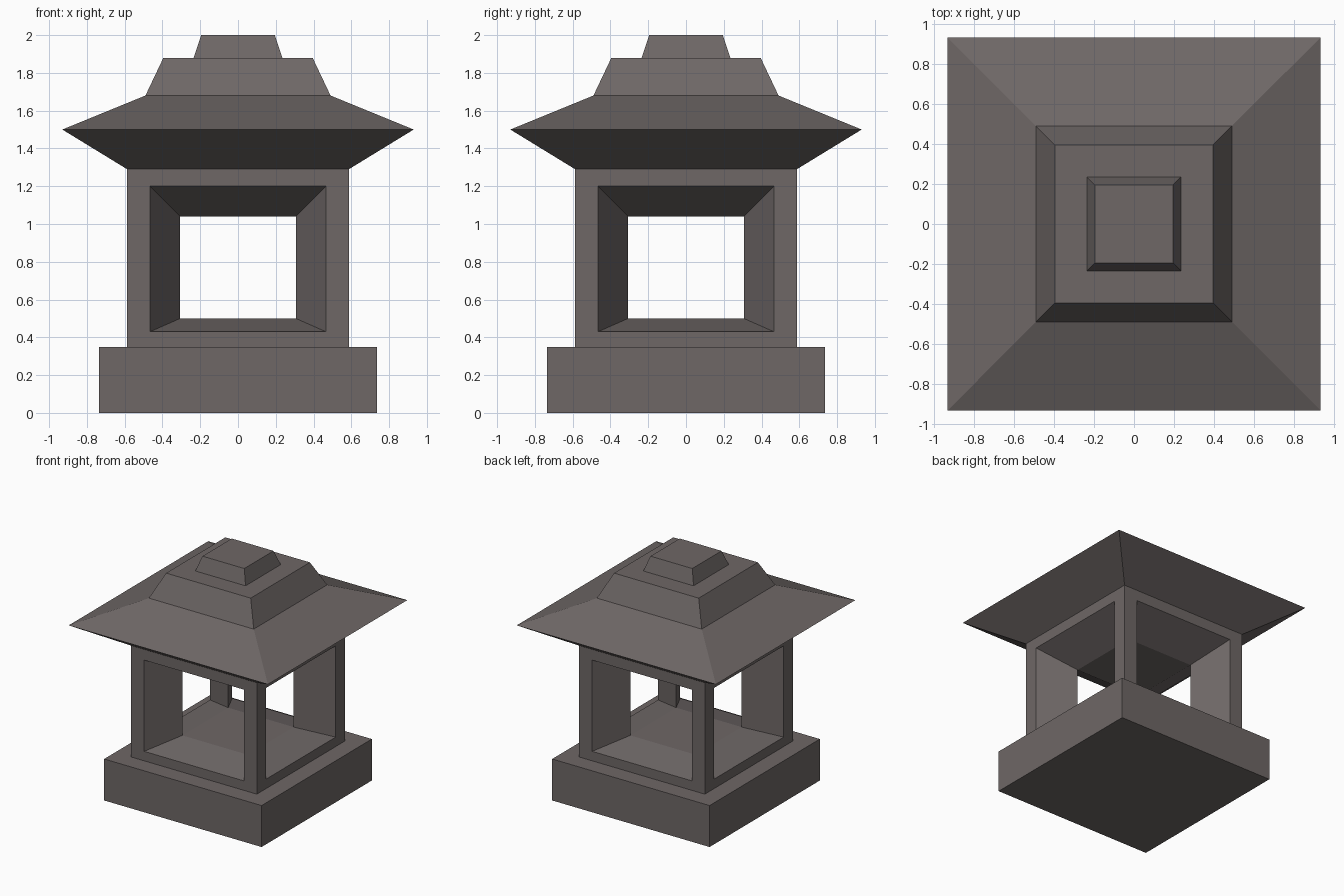
import bpy, bmesh, math
from mathutils import Matrix

if "Cube" in bpy.data.objects:
    bpy.data.objects.remove(bpy.data.objects["Cube"])

stone = bpy.data.materials.new("warm grey stone")
stone.diffuse_color = (0.156, 0.136, 0.133, 1)
stone.use_nodes = True
stone.node_tree.nodes["Principled BSDF"].inputs["Base Color"].default_value = stone.diffuse_color


def finish(name, bm):
    bmesh.ops.remove_doubles(bm, verts=bm.verts, dist=1e-4)
    bmesh.ops.recalc_face_normals(bm, faces=bm.faces)
    me = bpy.data.meshes.new(name)
    bm.to_mesh(me)
    bm.free()
    me.materials.append(stone)
    ob = bpy.data.objects.new(name, me)
    bpy.context.collection.objects.link(ob)


def square(bm, r, z):
    return [bm.verts.new((sx * r, sy * r, z))
            for sx, sy in ((-1, -1), (1, -1), (1, 1), (-1, 1))]


def stack(name, profile):
    """Closed square solid from (half width, height) pairs."""
    bm = bmesh.new()
    rings = [square(bm, r, z) for r, z in profile]
    for a, b in zip(rings, rings[1:]):
        for i in range(4):
            j = (i + 1) % 4
            bm.faces.new((a[i], a[j], b[j], b[i]))
    bm.faces.new(rings[0][::-1])
    bm.faces.new(rings[-1])
    finish(name, bm)


# Plinth
stack("base", [(0.735, 0), (0.735, 0.35)])

# Roof with flared eaves and stepped cap
stack("roof", [(0.587, 1.29), (0.93, 1.50), (0.49, 1.68), (0.395, 1.88)])
stack("roof_cap", [(0.235, 1.88), (0.195, 2.0)])

# Fire box: four framed windows tapering into a shared chamber
bm = bmesh.new()
W, C = 0.587, 0.306
loops = [(W, W, 0.35, 1.29), (0.465, W, 0.43, 1.20), (C, C, 0.50, 1.04)]
for k in range(4):
    turn = Matrix.Rotation(k * math.pi / 2, 3, 'Z')
    rings = []
    for x, depth, z0, z1 in loops:
        corners = ((-x, z0), (x, z0), (x, z1), (-x, z1))
        rings.append([bm.verts.new(turn @ Matrix.Translation((px, -depth, pz)).translation)
                      for px, pz in corners])
    for a, b in zip(rings, rings[1:]):
        for i in range(4):
            j = (i + 1) % 4
            bm.faces.new((a[i], a[j], b[j], b[i]))
# Chamber floor and ceiling, outer top and bottom
for r, z in ((C, 0.50), (C, 1.04), (W, 0.35), (W, 1.29)):
    bm.faces.new(square(bm, r, z))
finish("fire_box", bm)
